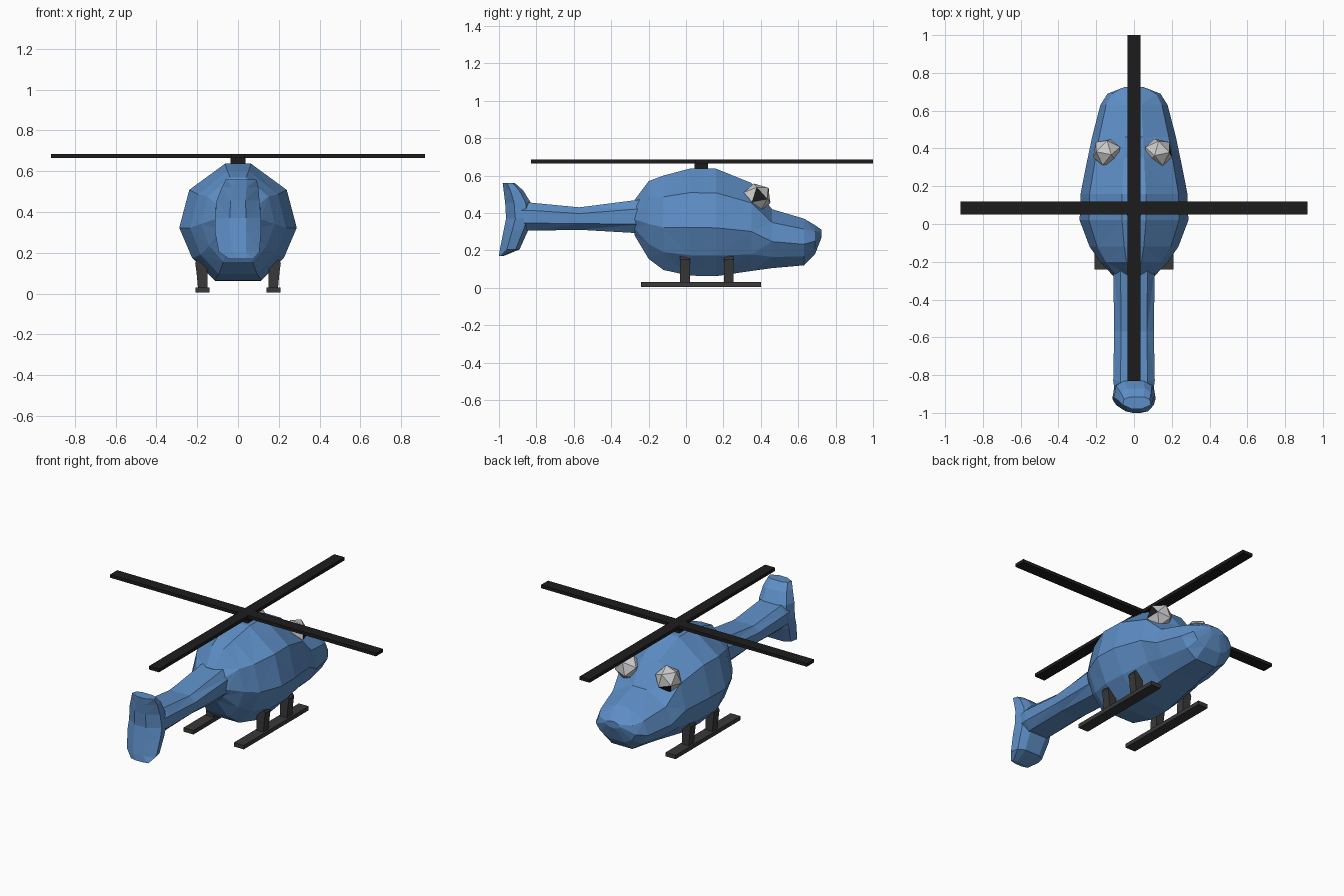
import bpy, bmesh
from mathutils import Vector, Euler

if "Cube" in bpy.data.objects:
    bpy.data.objects.remove(bpy.data.objects["Cube"])


def material(name, rgb):
    m = bpy.data.materials.new(name)
    m.diffuse_color = (*rgb, 1)
    m.use_nodes = True
    m.node_tree.nodes["Principled BSDF"].inputs["Base Color"].default_value = m.diffuse_color
    return m


BLUE = material("blue_paint", (0.11, 0.27, 0.56))
BLACK = material("black", (0.012, 0.012, 0.012))
DARK = material("dark_metal", (0.04, 0.04, 0.04))
WHITE = material("eye_white", (0.6, 0.6, 0.6))


def finish(name, bm, *mats):
    bmesh.ops.recalc_face_normals(bm, faces=bm.faces)
    me = bpy.data.meshes.new(name)
    bm.to_mesh(me)
    bm.free()
    for m in mats:
        me.materials.append(m)
    ob = bpy.data.objects.new(name, me)
    bpy.context.collection.objects.link(ob)
    return ob


def loft(name, rings, mat):
    """Skin a list of equal-length point rings, capped and triangulated."""
    bm = bmesh.new()
    vr = [[bm.verts.new(p) for p in r] for r in rings]
    n = len(vr[0])
    for a, b in zip(vr, vr[1:]):
        for i in range(n):
            j = (i + 1) % n
            bm.faces.new((a[i], a[j], b[j], b[i]))
    bm.faces.new(vr[0])
    bm.faces.new(vr[-1])
    bmesh.ops.triangulate(bm, faces=bm.faces)
    return finish(name, bm, mat)


def box(name, lo, hi, mat):
    rect = [(lo[0], lo[1]), (hi[0], lo[1]), (hi[0], hi[1]), (lo[0], hi[1])]
    return loft(name, [[(x, y, z) for x, y in rect] for z in (lo[2], hi[2])], mat)


def y_rings(half, stations):
    """Mirror a half profile, fit it to (y, bottom, top, half width)."""
    prof = half + [(-x, z) for x, z in reversed(half)]
    return [[(x * w, y, (b + t) / 2 + z * (t - b) / 2) for x, z in prof]
            for y, b, t, w in stations]


# cabin
loft("cabin", y_rings(
    [(.22, 1), (.83, .55), (1, -.1), (.78, -.62), (.4, -1)],
    [(-.275, .28, .47, .11), (-.2, .155, .57, .18), (-.12, .095, .60, .235),
     (.02, .065, .637, .288), (.16, .062, .637, .283), (.35, .09, .56, .245),
     (.46, .105, .42, .222), (.63, .12, .37, .178), (.69, .18, .335, .14),
     (.725, .27, .31, .05)]), BLUE)

# tail boom
loft("tail_boom", y_rings(
    [(.65, 1), (1, .45), (1, -.45), (.6, -1)],
    [(-.22, .29, .475, .11), (-.57, .31, .43, .105),
     (-.83, .305, .455, .11), (-.90, .305, .455, .10)]), BLUE)

# tail fin, stacked upwards: z, back y, front y, half width, x shift
fin = []
for z, yb, yf, w, cx in [(.17, -1.0, -.975, .06, .015), (.205, -.995, -.89, .10, .005),
                         (.305, -.975, -.845, .113, 0), (.37, -.962, -.82, .113, 0),
                         (.455, -.967, -.83, .105, 0), (.52, -.975, -.87, .09, .01),
                         (.56, -.98, -.915, .075, .015)]:
    d = yf - yb
    fin.append([(cx + sx * w, yb + sy * d, z) for sx, sy in
                [(-.35, 0), (.35, 0), (1, .35), (.9, .8), (.5, 1), (-.5, 1), (-.9, .8), (-1, .35)]])
loft("tail_fin", fin, BLUE)

# rotor
box("rotor_blade_across", (-.918, .05, .665), (.918, .12, .685), BLACK)
box("rotor_blade_along", (-.035, -.83, .665), (.035, 1.0, .685), BLACK)
box("rotor_mast", (-.036, .045, .6), (.036, .117, .668), BLACK)

# skids and struts
for s, side in ((-1, "left"), (1, "right")):
    xs = sorted((s * .14, s * .208))
    box(f"{side}_skid", (xs[0], -.24, .005), (xs[1], .40, .03), DARK)
    for y, end in ((-.005, "rear"), (.228, "front")):
        rings = []
        for z, x0, x1 in ((.015, .148, .195), (.10, .15, .203), (.15, .155, .21), (.175, .13, .195)):
            rings.append([(s * x0, y - .026, z), (s * x1, y - .026, z),
                          (s * x1, y + .026, z), (s * x0, y + .026, z)])
        loft(f"{side}_{end}_strut", rings, DARK)

# eyes, each with one black facet as pupil
for cx, look, rot, side in ((-.145, (-.4, .75, -.4), (.3, .2, .5), "left"),
                            (.13, (.75, .6, -.1), (.2, -.3, .1), "right")):
    bm = bmesh.new()
    bmesh.ops.create_icosphere(bm, subdivisions=1, radius=.079,
                               matrix=Euler(rot).to_matrix().to_4x4())
    bm.normal_update()
    max(bm.faces, key=lambda f: f.normal.dot(Vector(look))).material_index = 1
    bmesh.ops.translate(bm, verts=bm.verts, vec=(cx, .38, .483))
    finish(f"{side}_eye", bm, WHITE, BLACK)
